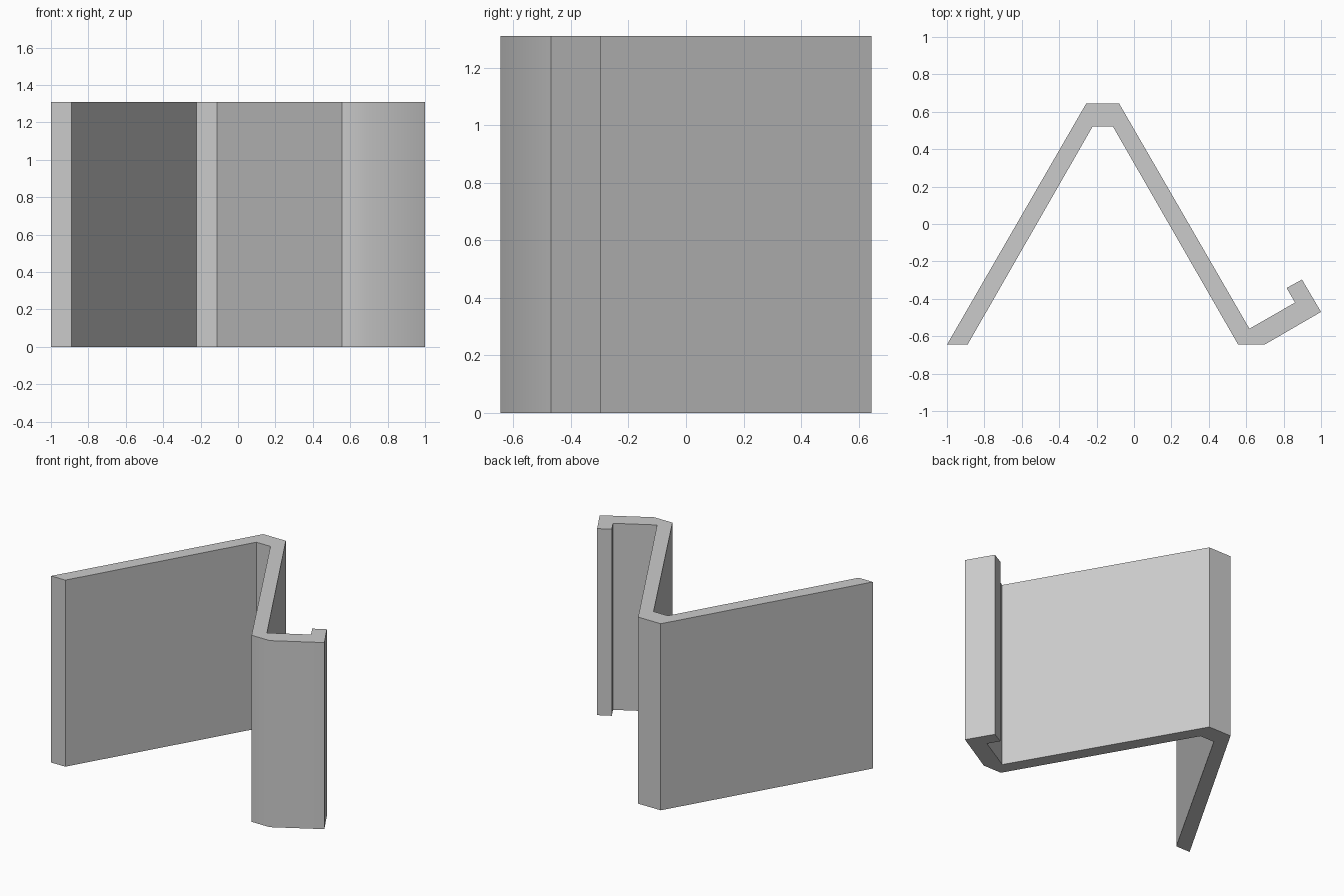
import bpy
import bmesh
from math import radians

cube = bpy.data.objects.get("Cube")
if cube:
    bpy.data.objects.remove(cube, do_unlink=True)

HEIGHT = 1.31

# Plain grey material
grey = bpy.data.materials.new("plain_grey")
grey.use_nodes = True
colour = (0.6, 0.6, 0.6, 1)
grey.diffuse_color = colour
grey.node_tree.nodes["Principled BSDF"].inputs["Base Color"].default_value = colour

# Cross-section of the folded strip, counter-clockwise from above
outer_side = [(-1, -0.645), (-0.89, -0.645), (-0.222, 0.52), (-0.112, 0.52),
              (0.557, -0.645), (0.698, -0.645), (1, -0.47)]
hook_lip = [(0.898, -0.297), (0.816, -0.342), (0.861, -0.42)]
inner_side = [(0.617, -0.56), (-0.08, 0.645), (-0.255, 0.645)]

# Extrude the section upwards
bm = bmesh.new()
base = bm.faces.new([bm.verts.new((x, y, 0)) for x, y in outer_side + hook_lip + inner_side])
top = bmesh.ops.extrude_face_region(bm, geom=[base], use_keep_orig=True)
bmesh.ops.translate(bm, vec=(0, 0, HEIGHT),
                    verts=[v for v in top["geom"] if isinstance(v, bmesh.types.BMVert)])
bmesh.ops.recalc_face_normals(bm, faces=bm.faces)

mesh = bpy.data.meshes.new("folded_bracket")
bm.to_mesh(mesh)
bm.free()
mesh.materials.append(grey)
bracket = bpy.data.objects.new("folded_bracket", mesh)
bpy.context.collection.objects.link(bracket)

# Soften only the shallow front bend
bpy.ops.object.select_all(action="DESELECT")
bracket.select_set(True)
bpy.context.view_layer.objects.active = bracket
bpy.ops.object.shade_smooth_by_angle(angle=radians(35))
